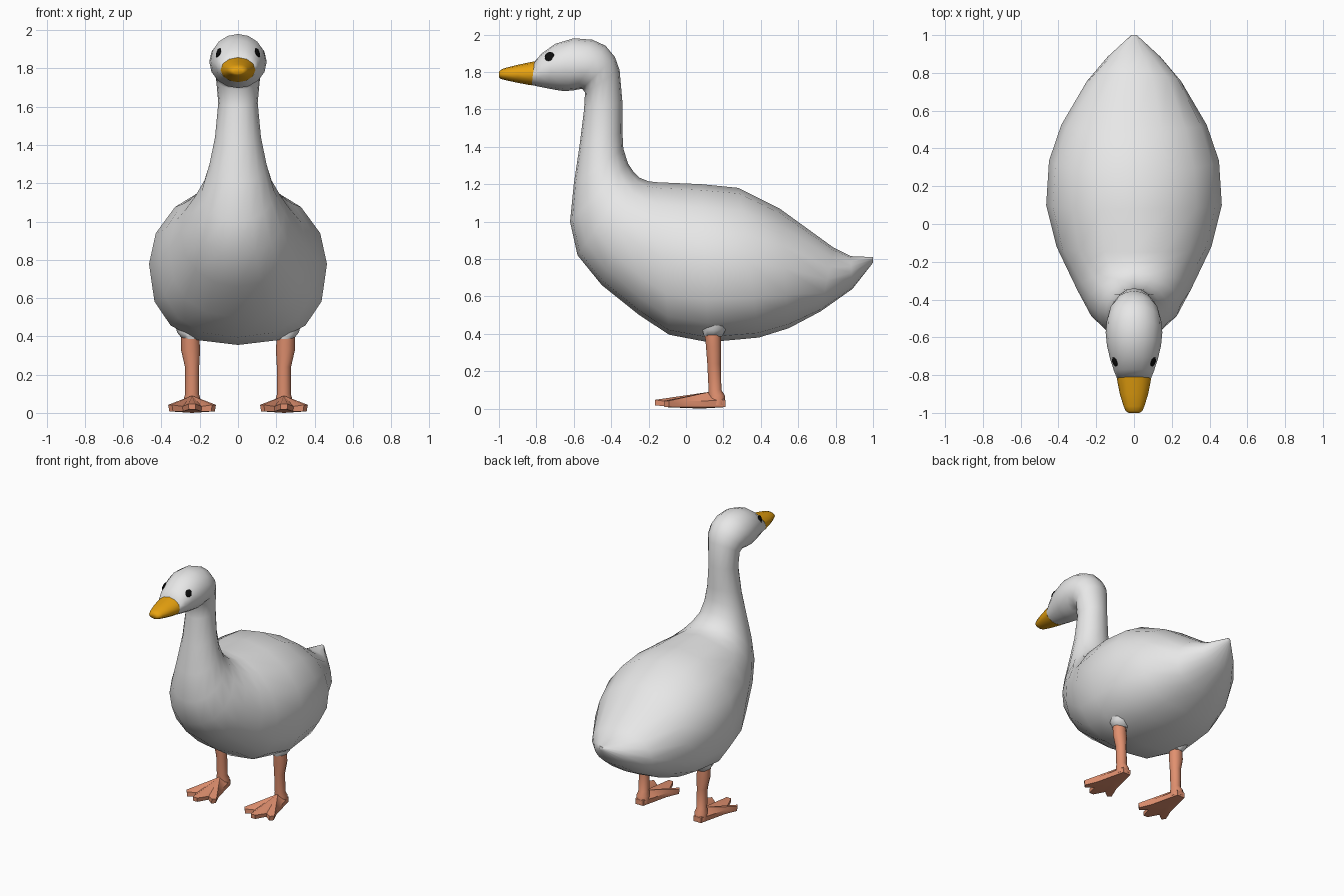
import bpy, bmesh, math
from mathutils import Vector

if "Cube" in bpy.data.objects:
    bpy.data.objects.remove(bpy.data.objects["Cube"])


def material(name, rgb):
    m = bpy.data.materials.new(name)
    m.diffuse_color = (*rgb, 1)
    m.use_nodes = True
    m.node_tree.nodes["Principled BSDF"].inputs["Base Color"].default_value = m.diffuse_color
    return m


WHITE = material("feather white", (0.8, 0.8, 0.8))
ORANGE = material("beak orange", (0.8, 0.36, 0.005))
SALMON = material("leg salmon", (0.75, 0.28, 0.16))
BLACK = material("eye black", (0.004, 0.004, 0.004))


def finish(bm, name, mat, angle=60):
    bmesh.ops.recalc_face_normals(bm, faces=bm.faces[:])
    me = bpy.data.meshes.new(name)
    bm.to_mesh(me)
    bm.free()
    me.materials.append(mat)
    ob = bpy.data.objects.new(name, me)
    bpy.context.collection.objects.link(ob)
    bpy.ops.object.select_all(action='DESELECT')
    ob.select_set(True)
    bpy.context.view_layer.objects.active = ob
    bpy.ops.object.shade_smooth_by_angle(angle=math.radians(angle))
    return ob


def skin(bm, loops):
    """Bridge a list of vertex loops and cap both ends."""
    for a, b in zip(loops, loops[1:]):
        n = len(a)
        for i in range(n):
            j = (i + 1) % n
            bm.faces.new((a[i], a[j], b[j], b[i]))
    bm.faces.new(loops[0])
    bm.faces.new(loops[-1])


def profile_loft(name, rings, mat, n=16):
    """Rings are (top y, top z, bottom y, bottom z, half width, belly fullness)."""
    bm = bmesh.new()
    loops = []
    for ty, tz, by, bz, w, full in rings:
        mid = Vector((0, (ty + by) / 2, (tz + bz) / 2))
        up = Vector((0, ty, tz)) - mid
        loop = []
        for i in range(n):
            a = 2 * math.pi * i / n
            c, s = math.cos(a), math.sin(a)
            p = full if s < -0.01 else 1
            c = math.copysign(abs(c) ** p, c) if abs(c) > 1e-6 else 0
            s = math.copysign(abs(s) ** p, s)
            loop.append(bm.verts.new(mid + up * s + Vector((w * c, 0, 0))))
        loops.append(loop)
    skin(bm, loops)
    return finish(bm, name, mat)


# Body, neck and head in one skin, tail to face
profile_loft("body", [
    (1.00, 0.81, 1.00, 0.78, 0.015, 1),
    (0.88, 0.815, 0.89, 0.64, 0.14, 1),
    (0.79, 0.86, 0.72, 0.52, 0.25, 0.9),
    (0.50, 1.07, 0.55, 0.43, 0.385, 0.85),
    (0.28, 1.18, 0.39, 0.38, 0.45, 0.8),
    (0.08, 1.20, 0.12, 0.355, 0.465, 0.8),
    (-0.15, 1.21, -0.09, 0.395, 0.41, 0.8),
    (-0.20, 1.215, -0.25, 0.50, 0.36, 0.85),
    (-0.25, 1.235, -0.45, 0.66, 0.30, 0.95),
    (-0.28, 1.265, -0.58, 0.82, 0.245, 1),
    (-0.31, 1.31, -0.62, 1.00, 0.19, 1),
    (-0.335, 1.39, -0.60, 1.20, 0.15, 1),
    (-0.34, 1.48, -0.57, 1.40, 0.12, 1),
    (-0.34, 1.64, -0.545, 1.60, 0.103, 1),
    (-0.355, 1.81, -0.54, 1.69, 0.115, 1),
    (-0.38, 1.88, -0.555, 1.71, 0.132, 1),
    (-0.43, 1.94, -0.60, 1.702, 0.145, 1),
    (-0.50, 1.972, -0.65, 1.697, 0.15, 1),
    (-0.60, 1.98, -0.69, 1.703, 0.143, 1),
    (-0.70, 1.95, -0.74, 1.712, 0.125, 1),
    (-0.77, 1.90, -0.78, 1.72, 0.107, 1),
    (-0.81, 1.855, -0.825, 1.73, 0.09, 1),
], WHITE)

# Beak
profile_loft("beak", [
    (-0.81, 1.857, -0.825, 1.728, 0.091, 1),
    (-0.90, 1.838, -0.90, 1.742, 0.075, 1),
    (-0.965, 1.822, -0.965, 1.756, 0.055, 1),
    (-0.99, 1.812, -0.99, 1.763, 0.044, 1),
    (-1.00, 1.80, -1.00, 1.772, 0.028, 1),
], ORANGE, 12)


def tube(name, rings, mat, n=10):
    """Rings are (x, y, z, x radius, y radius), stacked upward."""
    bm = bmesh.new()
    turns = [2 * math.pi * i / n for i in range(n)]
    skin(bm, [[bm.verts.new((x + rx * math.cos(a), y + ry * math.sin(a), z))
               for a in turns] for x, y, z, rx, ry in rings])
    return finish(bm, name, mat)


# Half outline of a webbed foot from heel to middle toe: offset x, y, z
HALF_FOOT = [(0.032, 0.21, 0.035), (0.055, 0.12, 0.03), (0.085, 0.0, 0.03),
             (0.125, -0.09, 0.03), (0.105, -0.115, 0.03), (0.05, -0.075, 0.022)]
TOE = [(0.018, -0.165, 0.035), (-0.018, -0.165, 0.035)]

for side, s in (("left", 1), ("right", -1)):
    cx = 0.24 * s

    # Thigh blending into the belly
    tube(side + "_thigh", [(cx, 0.145, 0.385, 0.05, 0.05), (cx * 1.04, 0.15, 0.42, 0.068, 0.065),
                           (cx * 1.06, 0.17, 0.50, 0.085, 0.08),
                           (cx * 0.95, 0.19, 0.62, 0.07, 0.06)], WHITE)

    # Shank
    tube(side + "_leg", [(cx, 0.165, 0.02, 0.045, 0.048), (cx, 0.165, 0.07, 0.044, 0.045),
                         (cx, 0.155, 0.10, 0.036, 0.036), (cx, 0.15, 0.24, 0.037, 0.038),
                         (cx + 0.008 * s, 0.147, 0.33, 0.05, 0.042),
                         (cx + 0.01 * s, 0.142, 0.42, 0.046, 0.046)], SALMON)

    # Webbed foot: ridged top fan, rim and flat sole
    bm = bmesh.new()
    outline = HALF_FOOT + TOE + [(-x, y, z) for x, y, z in reversed(HALF_FOOT)]
    top = [bm.verts.new((cx + x, y, z + 0.012)) for x, y, z in outline]
    sole = [bm.verts.new((cx + x * 0.95, y, 0.008 if y > -0.15 else 0.018)) for x, y, z in outline]
    hub = bm.verts.new((cx, 0.13, 0.09))
    base = bm.verts.new((cx, 0.08, 0.0))
    for i in range(len(top)):
        j = (i + 1) % len(top)
        bm.faces.new((top[i], top[j], hub))
        bm.faces.new((sole[j], sole[i], base))
        bm.faces.new((top[j], top[i], sole[i], sole[j]))
    finish(bm, side + "_foot", SALMON, 40)

    # Eye: thin disc lying on the head
    bm = bmesh.new()
    bmesh.ops.create_uvsphere(bm, u_segments=12, v_segments=6, radius=1)
    normal = Vector((0.88 * s, -0.3, 0.36)).normalized()
    turn = normal.to_track_quat('Z', 'Y')
    for v in bm.verts:
        v.co = turn @ Vector((v.co.x * 0.027, v.co.y * 0.027, v.co.z * 0.008)) \
            + Vector((0.102 * s, -0.73, 1.882))
    finish(bm, side + "_eye", BLACK)
